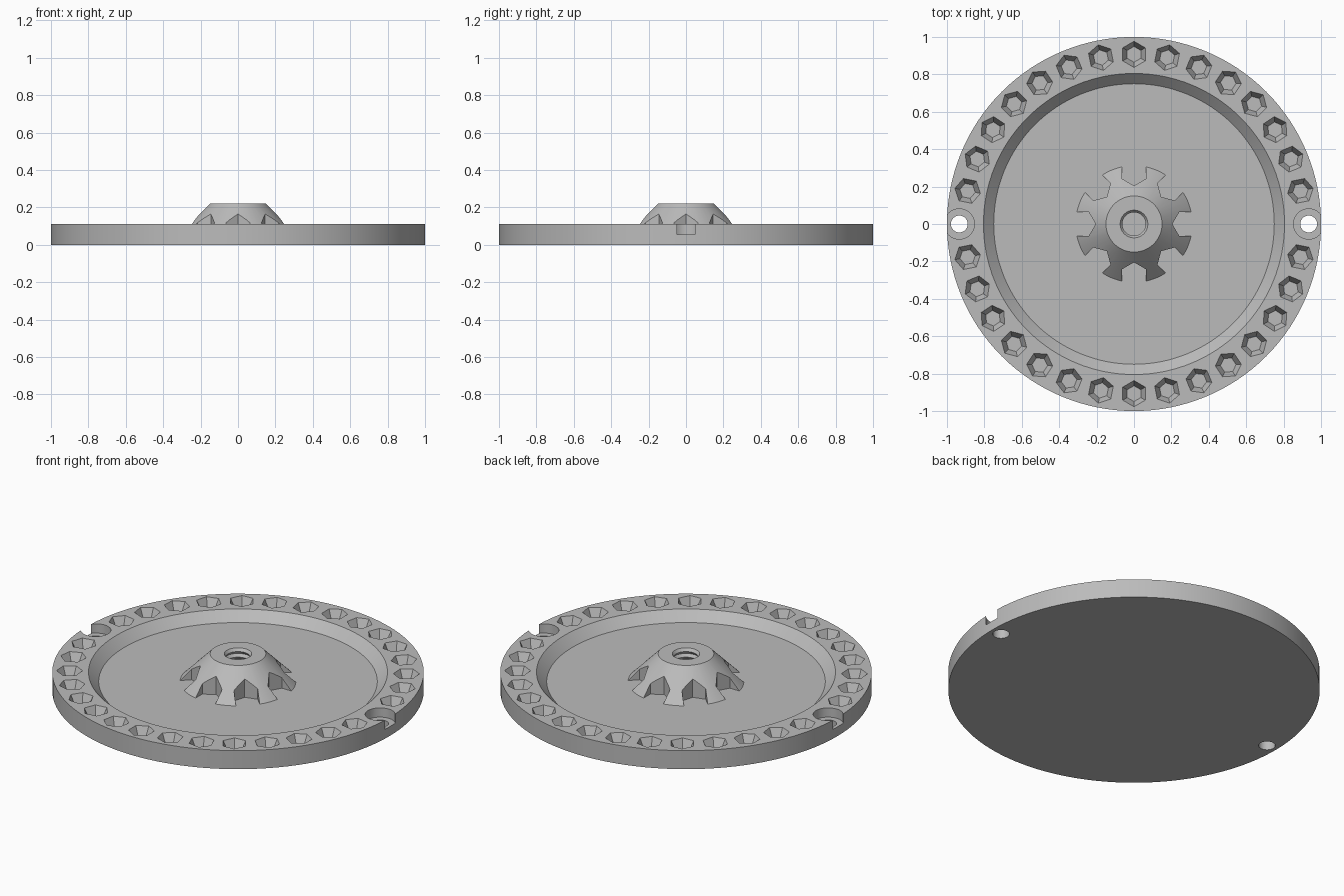
import bpy, bmesh
from math import pi, radians
from mathutils import Matrix, Vector

if "Cube" in bpy.data.objects:
    bpy.data.objects.remove(bpy.data.objects["Cube"], do_unlink=True)

TOP, FLOOR, HUB_TOP = 0.11, 0.055, 0.22

grey = bpy.data.materials.new("plain grey")
grey.use_nodes = True
grey.diffuse_color = (0.5, 0.5, 0.5, 1)
grey.node_tree.nodes["Principled BSDF"].inputs["Base Color"].default_value = (0.5, 0.5, 0.5, 1)


def add_lathe(bm, profile, sides, matrix=Matrix()):
    """Revolve a closed (radius, z) profile around z."""
    part = bmesh.new()
    verts = [part.verts.new((r, 0, z)) for r, z in profile]
    edges = [part.edges.new((verts[i - 1], v)) for i, v in enumerate(verts)
             if not (profile[i - 1][0] == 0 and profile[i][0] == 0)]
    bmesh.ops.spin(part, geom=verts + edges, cent=(0, 0, 0), axis=(0, 0, 1),
                   angle=2 * pi, steps=sides)
    bmesh.ops.remove_doubles(part, verts=part.verts[:], dist=0.0001)
    bmesh.ops.recalc_face_normals(part, faces=part.faces[:])
    part.transform(matrix)
    mesh = bpy.data.meshes.new("temporary")
    part.to_mesh(mesh)
    part.free()
    bm.from_mesh(mesh)
    bpy.data.meshes.remove(mesh)


def finish(bm, name):
    mesh = bpy.data.meshes.new(name)
    bm.to_mesh(mesh)
    bm.free()
    obj = bpy.data.objects.new(name, mesh)
    mesh.materials.append(grey)
    bpy.context.collection.objects.link(obj)
    return obj


def activate(obj):
    bpy.ops.object.select_all(action='DESELECT')
    obj.select_set(True)
    bpy.context.view_layer.objects.active = obj


def cut(obj, cutter):
    cutter.hide_render = True
    mod = obj.modifiers.new("cut", 'BOOLEAN')
    mod.operation = 'DIFFERENCE'
    mod.solver = 'EXACT'
    mod.object = cutter
    activate(obj)
    bpy.ops.object.modifier_apply(modifier=mod.name)
    bpy.data.objects.remove(cutter, do_unlink=True)


def ring(radius, degrees):
    """Placement on a circle, turned to face outwards."""
    return Matrix.Rotation(radians(degrees), 4, 'Z') @ Matrix.Translation(Vector((radius, 0, 0)))


# Round plate with a sloped-wall dish
bm = bmesh.new()
add_lathe(bm, [(0, 0), (1, 0), (1, TOP), (0.805, TOP), (0.75, FLOOR), (0, FLOOR)], 128)
plate = finish(bm, "plate")

# Tapered hexagonal pockets and two counterbored bolt holes around the rim
bm = bmesh.new()
for i in range(32):
    if i % 16:
        add_lathe(bm, [(0, FLOOR), (0.042, FLOOR), (0.08, 0.13), (0, 0.13)], 6,
                  ring(0.907, i * 11.25))
    else:
        add_lathe(bm, [(0, -0.1), (0.045, -0.1), (0.045, FLOOR), (0.081, FLOOR),
                       (0.081, 0.2), (0, 0.2)], 32, ring(0.934, i * 11.25))
cut(plate, finish(bm, "rim_cutters"))

# Conical hub with a threaded bore
bm = bmesh.new()
profile = [(0.317, FLOOR - 0.005), (0.15, HUB_TOP)]
for i in range(5):
    z = HUB_TOP - i * 0.033
    profile += [(0.074, z), (0.062, z - 0.0165)]
profile.append((0.074, FLOOR - 0.005))
add_lathe(bm, profile, 64)
hub = finish(bm, "hub")

# Eight hexagonal notches around the hub
bm = bmesh.new()
for i in range(8):
    add_lathe(bm, [(0, 0), (0.075, 0), (0.075, 0.3), (0, 0.3)], 6, ring(0.28, i * 45))
cut(hub, finish(bm, "hub_cutters"))

for obj in (plate, hub):
    activate(obj)
    bpy.ops.object.shade_smooth_by_angle(angle=radians(25))
